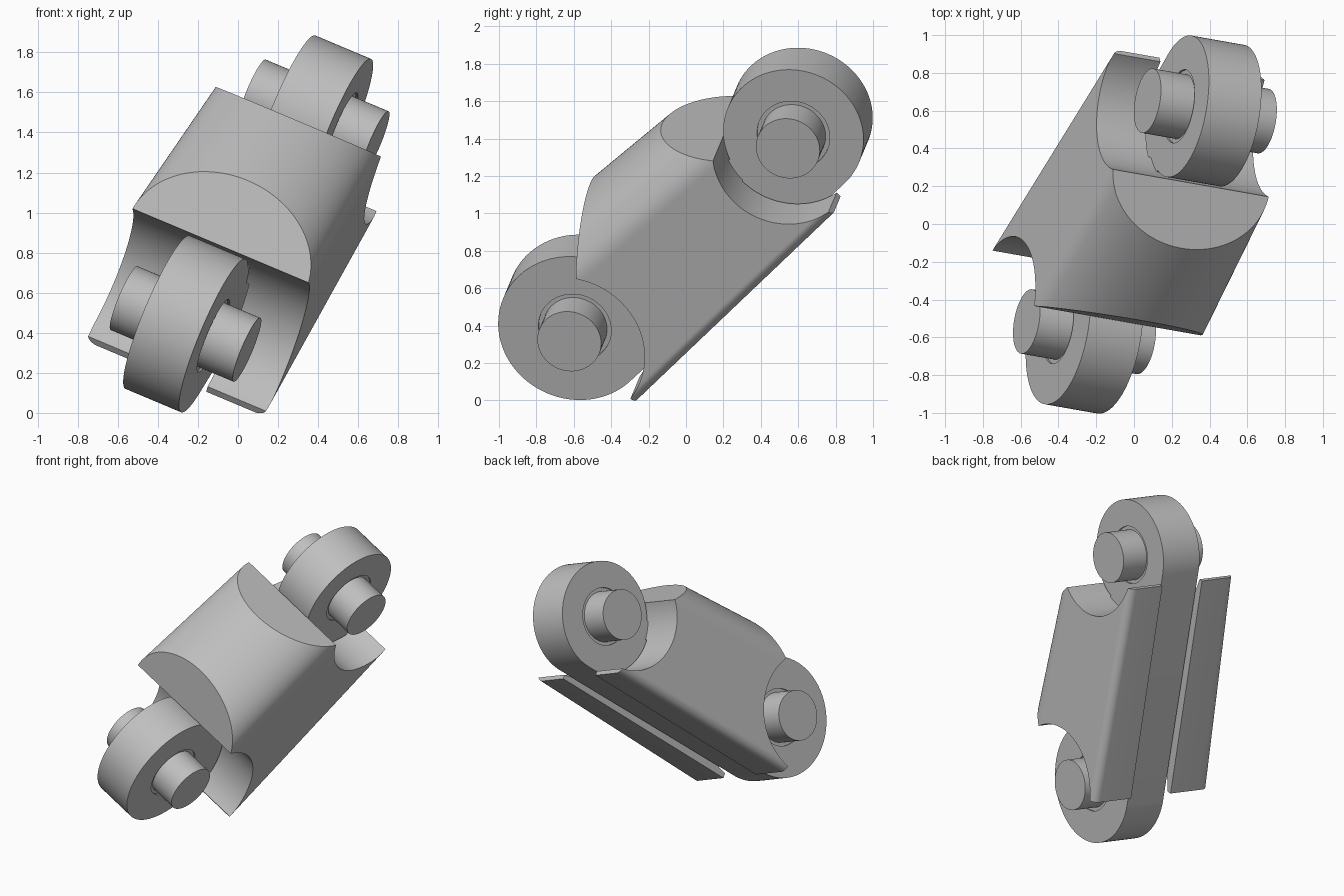
import bpy, bmesh
from math import sin, cos, pi, radians
from mathutils import Matrix, Euler

cube = bpy.data.objects.get("Cube")
if cube:
    bpy.data.objects.remove(cube, do_unlink=True)

# Local frame: x along the pins, y along the link, z toward the dome
FRAME = Matrix.Translation((-0.262, -0.570, 0.444)) @ Euler(
    (radians(41.5), radians(22.5), radians(-10))).to_matrix().to_4x4()
SPAN = 1.685                  # distance between pin axes
R_LOW, R_TOP = 0.415, 0.38    # end radii of the link
HALF = 0.153                  # half thickness of the link

grey = bpy.data.materials.new("plain grey")
grey.use_nodes = True
grey.diffuse_color = (0.52, 0.52, 0.52, 1)
grey.node_tree.nodes["Principled BSDF"].inputs["Base Color"].default_value = (0.52, 0.52, 0.52, 1)


def arc(cy, cz, ry, rz, start, end, steps):
    """Points of an elliptical arc, angles in degrees."""
    angles = [radians(start + (end - start) * i / steps) for i in range(steps + 1)]
    return [(cy + ry * cos(a), cz + rz * sin(a)) for a in angles]


def loft(name, first, second):
    """Closed solid between two matching loops of points."""
    bm = bmesh.new()
    a = [bm.verts.new(p) for p in first]
    b = [bm.verts.new(p) for p in second]
    bm.faces.new(a)
    bm.faces.new(b)
    for i in range(len(a)):
        j = (i + 1) % len(a)
        bm.faces.new((a[i], a[j], b[j], b[i]))
    bmesh.ops.recalc_face_normals(bm, faces=bm.faces[:])
    mesh = bpy.data.meshes.new(name)
    bm.to_mesh(mesh)
    bm.free()
    mesh.materials.append(grey)
    obj = bpy.data.objects.new(name, mesh)
    bpy.context.scene.collection.objects.link(obj)
    obj.matrix_world = FRAME
    return obj


def prism(name, outline, x0, x1):
    """Side outline (y, z) extruded along the pin direction."""
    return loft(name, [(x0, y, z) for y, z in outline], [(x1, y, z) for y, z in outline])


def activate(obj):
    bpy.ops.object.select_all(action='DESELECT')
    obj.select_set(True)
    bpy.context.view_layer.objects.active = obj


def boolean(obj, cutter, operation):
    cutter.hide_render = True
    mod = obj.modifiers.new("cut", 'BOOLEAN')
    mod.operation, mod.object, mod.solver = operation, cutter, 'EXACT'
    bpy.context.view_layer.update()
    activate(obj)
    bpy.ops.object.modifier_apply(modifier=mod.name)
    bpy.data.objects.remove(cutter, do_unlink=True)


def smooth(obj):
    activate(obj)
    bpy.ops.object.shade_smooth_by_angle(angle=radians(25))


def section(y):
    """Domed body section with rounded lower corners, tapering along y."""
    w, top = 0.495 - 0.03 * y, 0.525 - 0.03 * y
    shoulder, low, r = 0.24 - 0.015 * y, -0.465 + 0.03 * y, 0.06
    loop = arc(0, shoulder, w, top - shoulder, 0, 180, 64)
    loop += arc(-w + r, low + r, r, r, 180, 270, 10)
    loop += arc(w - r, low + r, r, r, 270, 360, 10)
    return [(x, y, z) for x, z in loop]


# Body: tapered dome trimmed by a side outline with sloped ends and round hollows
body = loft("body", section(-0.2), section(1.9))
trim = arc(0, 0, 0.432, 0.432, -80, 36.8, 40)
trim += [(0.75, 0.66), (0.98, 0.65)]
trim += arc(SPAN, 0, 0.39, 0.39, 142, 262, 40)
trim += [(trim[-1][0], -0.7), (trim[0][0], -0.7)]
boolean(body, prism("end_trim", trim, -1, 1), 'INTERSECT')

# Slot along the underside for the link
slot = [(-0.5, -0.8), (2.2, -0.8), (2.2, 0), (-0.5, 0)]
boolean(body, prism("slot_cutter", slot, -0.168, 0.168), 'DIFFERENCE')
smooth(body)

# Link: two round ends joined by a bar that stays below the body's sloped ends
outline = arc(0, 0, R_LOW, R_LOW, 20, 270, 90) + arc(SPAN, 0, R_TOP, R_TOP, -90, 160, 90)
link = prism("link", outline, -HALF, HALF)

# Pins, each standing in a shallow round recess
for label, y in (("lower", 0), ("upper", SPAN)):
    for side in (-1, 1):
        recess = arc(y, 0, 0.197, 0.197, 0, 354, 59)
        boolean(link, prism("recess_cutter", recess, side * (HALF - 0.012), side * (HALF + 0.1)),
                'DIFFERENCE')
    pin = prism(label + "_pin", arc(y, 0, 0.173, 0.173, 0, 354, 59), -0.337, 0.337)
    smooth(pin)
smooth(link)
